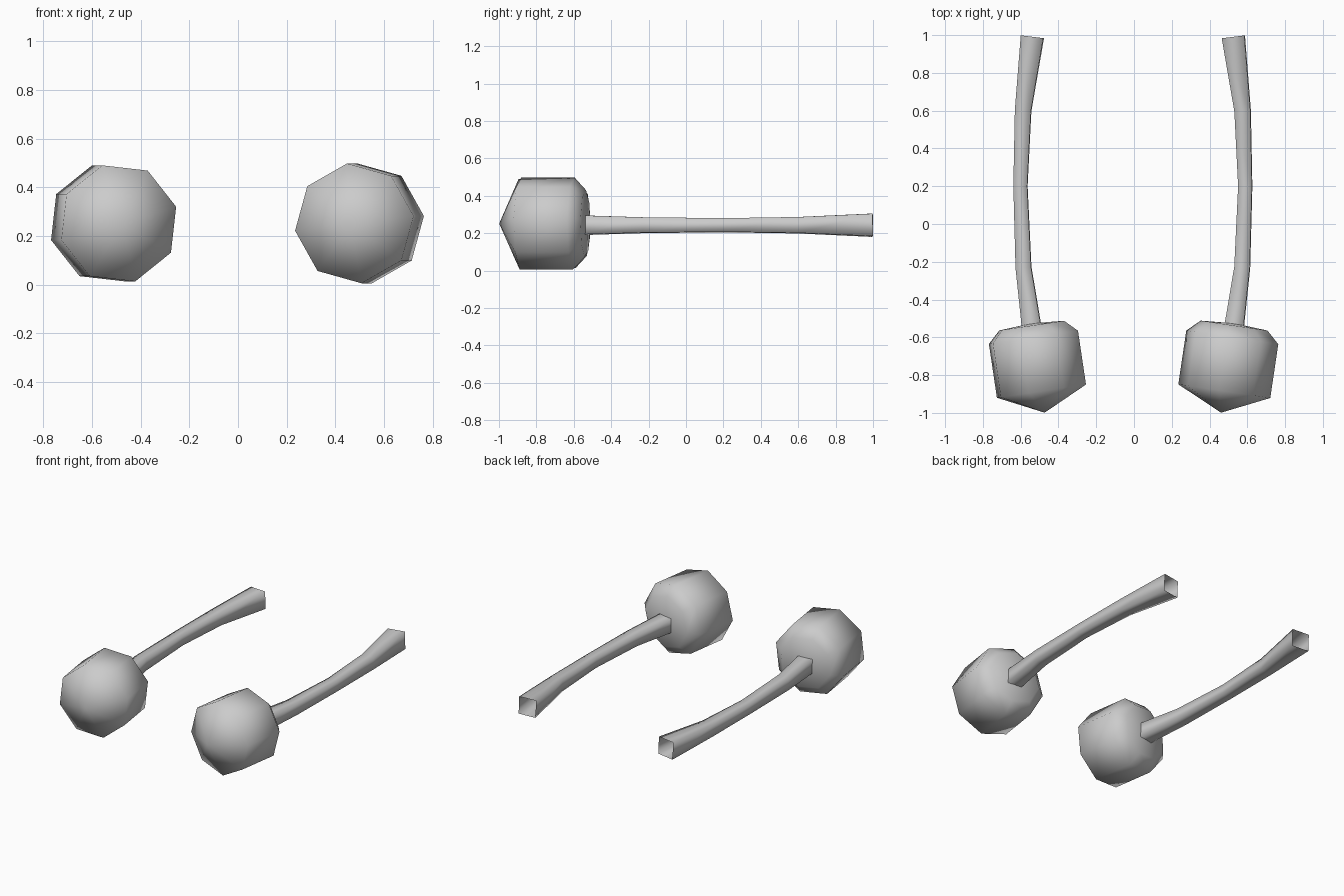
import bpy, bmesh
from math import cos, sin, pi, radians
from mathutils import Vector

if "Cube" in bpy.data.objects:
    bpy.data.objects.remove(bpy.data.objects["Cube"])

CZ = 0.252      # height of both axes
UP = Vector((0, 0, 1))


def ring(bm, centre, axis, radius, sides, phase):
    """Polygon ring perpendicular to a horizontal axis."""
    side = axis.cross(UP).normalized()
    return [bm.verts.new(centre + radius * (cos(a) * side + sin(a) * UP))
            for a in (phase + 2 * pi * i / sides for i in range(sides))]


def bridge(bm, a, b):
    n = len(a)
    for i in range(n):
        bm.faces.new((a[i], a[(i + 1) % n], b[(i + 1) % n], b[i]))


def finish(bm, name):
    bmesh.ops.recalc_face_normals(bm, faces=bm.faces)
    for f in bm.faces:
        f.smooth = True
    mesh = bpy.data.meshes.new(name)
    bm.to_mesh(mesh)
    bm.free()
    ob = bpy.data.objects.new(name, mesh)
    bpy.context.collection.objects.link(ob)
    return ob


def head(name, s, shift, phase):
    # eight-sided drum with a pointed front and a chamfered back
    bm = bmesh.new()
    axis = Vector((s * 0.147, 0.989, 0)).normalized()
    front = Vector((s * 0.484 + shift, -0.885, CZ))
    rings = [ring(bm, front + axis * d, axis, r, 8, phase)
             for d, r in ((0, 0.248), (0.288, 0.248), (0.351, 0.18))]
    for a, b in zip(rings, rings[1:]):
        bridge(bm, a, b)
    for loop, d in ((rings[0], -0.115), (rings[-1], 0.363)):
        tip = bm.verts.new(front + axis * d)
        for i in range(8):
            bm.faces.new((loop[i], loop[(i + 1) % 8], tip))
    finish(bm, name)


def handle(name, s, shift):
    # bowed, flared square tube, open at the ends: x, y, width
    path = [(0.534, -0.56, 0.102), (0.579, -0.23, 0.082), (0.595, 0.2, 0.073),
            (0.581, 0.6, 0.085), (0.532, 0.991, 0.12)]
    pts = [Vector((s * x + shift, y, 0.243)) for x, y, w in path]
    bm = bmesh.new()
    loops = []
    for i, (p, (x, y, w)) in enumerate(zip(pts, path)):
        axis = (pts[min(i + 1, 4)] - pts[max(i - 1, 0)]).normalized()
        loops.append(ring(bm, p, axis, w / 2 ** 0.5, 4, pi / 4 + radians(2)))
    for a, b in zip(loops, loops[1:]):
        bridge(bm, a, b)
    finish(bm, name)


# the pair differs only in the roll of the heads
for label, s, phase in (("left", -1, 16), ("right", 1, 7)):
    head(label + "_head", s, -0.006, radians(phase))
    handle(label + "_handle", s, -0.006)
